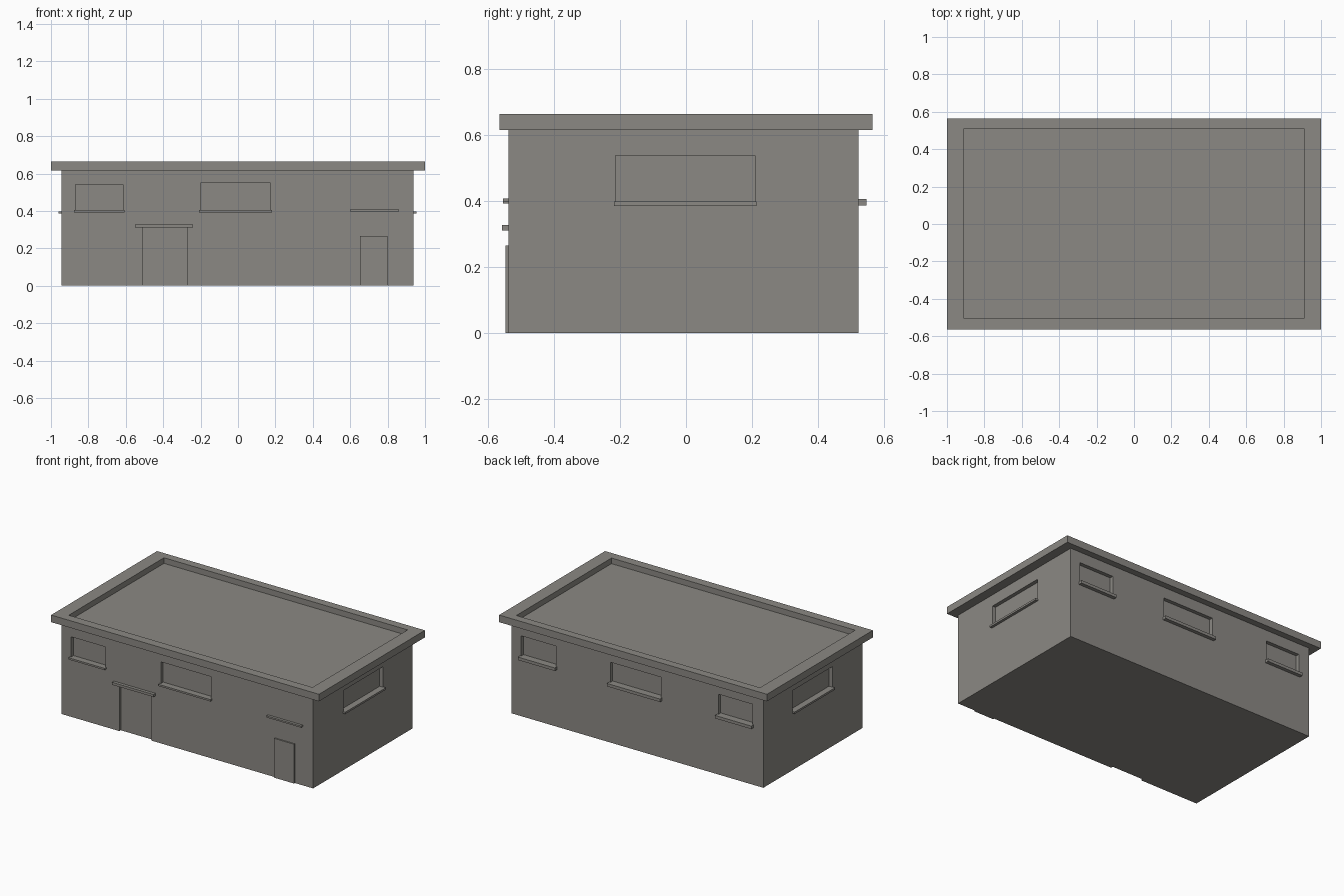
import bpy

if "Cube" in bpy.data.objects:
    bpy.data.objects.remove(bpy.data.objects["Cube"])

grey = bpy.data.materials.new("warm concrete grey")
grey.diffuse_color = (0.26, 0.25, 0.23, 1)
grey.use_nodes = True
grey.node_tree.nodes["Principled BSDF"].inputs["Base Color"].default_value = grey.diffuse_color


def box(name, x0, x1, y0, y1, z0, z1):
    v = [(x, y, z) for x in (x0, x1) for y in (y0, y1) for z in (z0, z1)]
    f = [(0, 1, 3, 2), (4, 6, 7, 5), (0, 4, 5, 1), (2, 3, 7, 6), (0, 2, 6, 4), (1, 5, 7, 3)]
    me = bpy.data.meshes.new(name)
    me.from_pydata(v, [], f)
    me.materials.append(grey)
    ob = bpy.data.objects.new(name, me)
    bpy.context.collection.objects.link(ob)
    return ob


def cut(target, *bounds):
    """Carve a box-shaped recess and discard the cutter."""
    cutter = box("cutter", *bounds)
    cutter.hide_render = True
    mod = target.modifiers.new("recess", 'BOOLEAN')
    mod.operation = 'DIFFERENCE'
    mod.solver = 'EXACT'
    mod.object = cutter
    bpy.context.view_layer.objects.active = target
    bpy.ops.object.modifier_apply(modifier=mod.name)
    bpy.data.objects.remove(cutter)


L, R, F, B = -0.943, 0.937, -0.537, 0.522   # wall planes
D = 0.025                                   # window recess depth

walls = box("walls", L, R, F, B, 0, 0.615)

# Flat roof with a shallow tray inside the parapet
roof = box("roof_parapet", -1, 1, -0.565, 0.565, 0.615, 0.663)
cut(roof, -0.91, 0.91, -0.505, 0.51, 0.625, 0.7)

# Front windows and sills
for i, (x0, x1, top) in enumerate([(-0.87, -0.615, 0.54), (-0.2, 0.175, 0.55)]):
    cut(walls, x0, x1, F - 0.1, F + D, 0.403, top)
    box(f"front_sill_{i}", x0 - 0.008, x1 + 0.008, F - 0.018, F + D, 0.392, 0.404)
box("front_ledge", 0.6, 0.86, F - 0.018, F + 0.01, 0.396, 0.407)

# Back windows and sills
for i, (x0, x1) in enumerate([(-0.862, -0.607), (-0.18, 0.2), (0.605, 0.865)]):
    cut(walls, x0, x1, B - D, B + 0.1, 0.402, 0.542)
    box(f"back_sill_{i}", x0 - 0.008, x1 + 0.008, B - D, B + 0.024, 0.386, 0.406)

# Side windows and sills
for side, wall, s in (("left", L, -1), ("right", R, 1)):
    cut(walls, *sorted((wall - s * D, wall + s * 0.1)), -0.214, 0.209, 0.396, 0.537)
    box(f"{side}_sill", *sorted((wall - s * D, wall + s * 0.018)), -0.218, 0.213, 0.385, 0.398)

# Main door: recess with a canopy above
cut(walls, -0.51, -0.27, F - 0.1, F + 0.015, -0.1, 0.311)
box("door_canopy", -0.55, -0.24, F - 0.021, F + 0.02, 0.31, 0.327)

# Side door: thin raised leaf
box("side_door", 0.652, 0.8, F - 0.009, F + 0.01, 0, 0.265)
